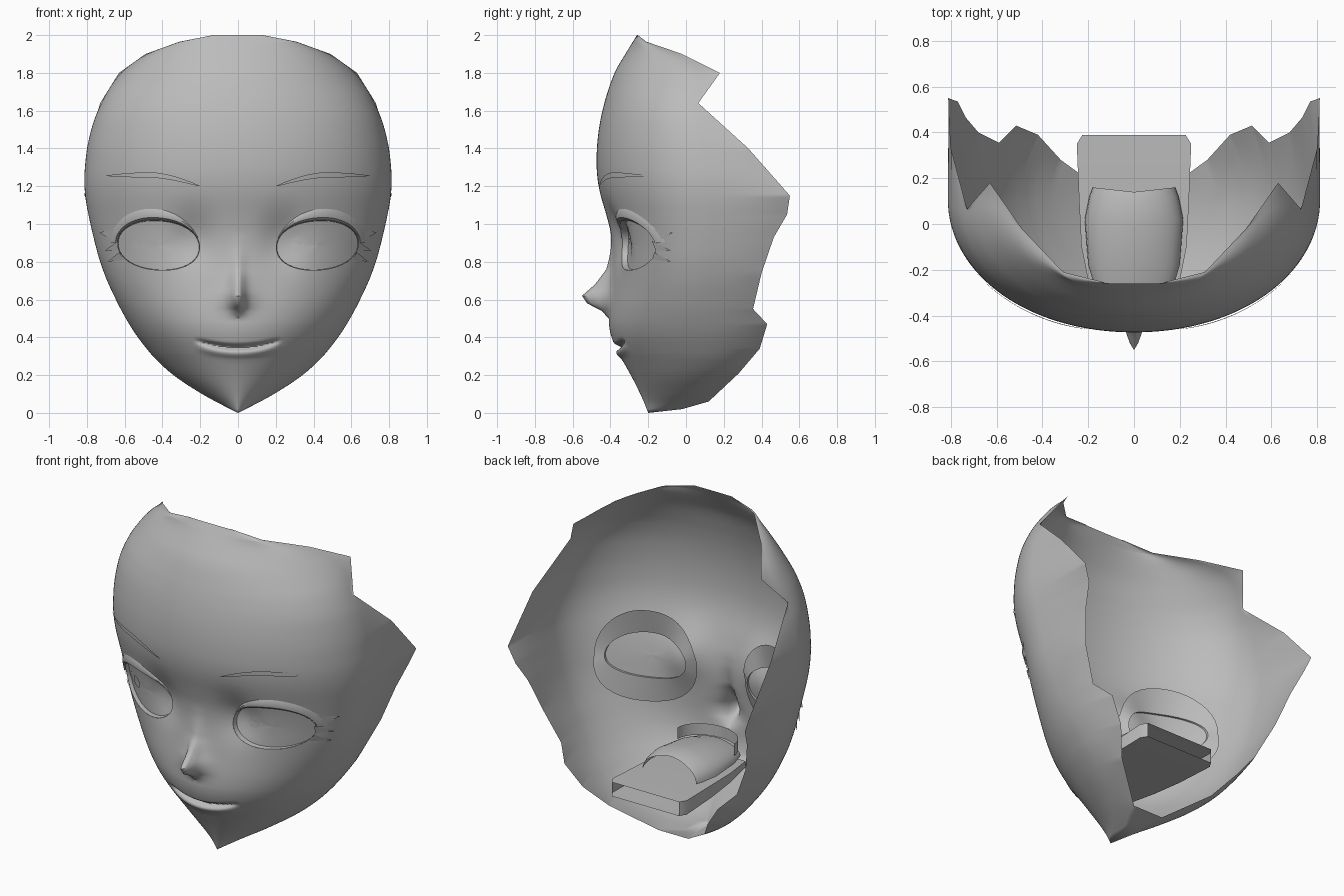
import bpy, bmesh, math

if "Cube" in bpy.data.objects:
    bpy.data.objects.remove(bpy.data.objects["Cube"])

mat = bpy.data.materials.new("plain_grey")
mat.diffuse_color = (0.5, 0.5, 0.5, 1)
mat.use_nodes = True
mat.node_tree.nodes["Principled BSDF"].inputs["Base Color"].default_value = mat.diffuse_color


def lerp(table, z):
    if z <= table[0][0]:
        return table[0][1]
    for (z0, a), (z1, b) in zip(table, table[1:]):
        if z <= z1:
            return a + (b - a) * (z - z0) / (z1 - z0)
    return table[-1][1]


def soft(table, z):
    h = min(0.09, z * .7, (2 - z) * .25)
    return sum(lerp(table, z + h * k / 4) for k in range(-4, 5)) / 9


# Profiles by height: front centre line, half width, depth of widest point
FRONT = [(0, -.2), (.1, -.24), (.2, -.29), (.3, -.35), (.4, -.405), (.5, -.415), (.6, -.4), (.75, -.385),
         (.9, -.385), (1.05, -.42), (1.2, -.47), (1.4, -.476), (1.6, -.447), (1.8, -.382), (2, -.26)]
WIDTH = [(0, 0), (.06, .12), (.13, .25), (.22, .38), (.36, .505), (.47, .58), (.61, .653), (.75, .717), (.9, .759),
         (1.07, .797), (1.18, .817), (1.3, .813), (1.47, .79), (1.64, .73), (1.8, .63), (1.9, .49),
         (1.965, .31), (2, .13)]
DEEP = [(0, -.2), (.06, 0), (.2, .12), (.35, .15), (.6, .12), (1.15, .12), (1.5, .08), (1.64, .05), (1.8, .1),
        (1.9, -.03), (1.965, -.215), (2, -.258)]
# Jagged rear edge: height to x and y
EDGE_X = [(0, 0), (.02, .035), (.06, .1), (.21, .32), (.34, .42), (.47, .515), (.55, .59), (.74, .68), (.93, .735),
          (1.05, .77), (1.15, .812), (1.4, .8), (1.64, .73), (1.8, .63), (1.9, .49), (1.965, .31), (2, .13)]
EDGE_Y = [(0, -.2), (.02, -.02), (.06, .12), (.21, .28), (.34, .39), (.47, .43), (.55, .355), (.74, .4), (.93, .465),
          (1.05, .535), (1.15, .55), (1.4, .33), (1.64, .065), (1.8, .18), (1.9, -.02), (1.965, -.21), (2, -.255)]
NOSE = [(.5, 0), (.54, .04), (.58, .12), (.62, .152), (.68, .09), (.76, .035), (.88, .008), (.95, 0)]
POWER = [(0, 1.5), (.15, 1.78), (.4, 1.93), (.8, 2.05), (2, 2.05)]


def face_y(x, z):
    """Depth of the front surface, with nose, eye sockets and lips."""
    w = max(soft(WIDTH, z), 1e-4)
    yc, ym, p = soft(FRONT, z), min(soft(DEEP, z), lerp(EDGE_Y, z)), lerp(POWER, z)
    r = min(abs(x) / w, 1)
    y = ym - (ym - yc) * max(0, 1 - r ** p) ** (1 / p)
    y -= lerp(NOSE, z) * (.65 * math.exp(-(x / .032) ** 2) + .35 * math.exp(-(x / .085) ** 2))
    y += .042 * math.exp(-((abs(x) - .24) / .11) ** 2 - ((z - .92) / .14) ** 2)
    fade = max(0, 1 - (x / .23) ** 4)
    d = z - (.345 + .75 * x * x)
    y += fade * (.03 * math.exp(-((d - .002) / .013) ** 2) - .012 * math.exp(-((d + .034) / .02) ** 2))
    return y


EX, EZ, EW, EH, TILT = .42, .887, .217, .131, .05


def eye_ratio(x, z):
    u, v = (x - EX) / EW, (z - EZ - TILT * (x - EX)) / EH
    return (abs(u) ** 2.15 + abs(v) ** 2.15) ** (1 / 2.15)


def eye_point(a, sx, off, sz=None):
    c, s = math.cos(a), math.sin(a)
    k = 1 / (abs(c) ** 2.15 + abs(s) ** 2.15) ** (1 / 2.15)
    x = EX + EW * c * k * sx
    z = EZ + EH * s * k * (sz or sx) + TILT * (x - EX)
    return (x, face_y(x, z) + off, z)


def finish(name, bm, mirror=False):
    bmesh.ops.remove_doubles(bm, verts=bm.verts, dist=1e-5)
    bmesh.ops.recalc_face_normals(bm, faces=bm.faces)
    me = bpy.data.meshes.new(name)
    bm.to_mesh(me)
    bm.free()
    me.materials.append(mat)
    ob = bpy.data.objects.new(name, me)
    bpy.context.collection.objects.link(ob)
    if mirror:
        m = ob.modifiers.new("mirror", 'MIRROR')
        m.merge_threshold = .0005
    return ob


def loft(name, rows, closed=False, mirror=False):
    bm = bmesh.new()
    vs = [[bm.verts.new(p) for p in r] for r in rows]
    n = len(rows[0])
    for a, b in zip(vs, vs[1:]):
        for j in range(n if closed else n - 1):
            k = (j + 1) % n
            bm.faces.new((a[j], a[k], b[k], b[j]))
    return finish(name, bm, mirror)


# Face shell: rows of constant height, front curve then straight side
N, M, U = 56, 8, 4
zs = {round(i * .02, 4) for i in range(101)} | {round(.28 + i * .006, 4) for i in range(28)}
zs = sorted(zs | {z for z, _ in EDGE_Y})
bm = bmesh.new()
grid = []
for z in zs:
    w, bx, by = soft(WIDTH, z), lerp(EDGE_X, z), lerp(EDGE_Y, z)
    xs = [w * math.sin(j / N * math.pi / 2) for j in range(N + 1)]
    row = [(x, face_y(x, z), z) for x in xs]
    ye = row[-1][1]
    row += [(w + (bx - w) * (k / M) ** 2, ye + (by - ye) * k / M, z) for k in range(1, M + 1)]
    if z <= .06:  # underside of the chin
        row += [(bx * (1 - k / U), by, z) for k in range(1, U + 1)]
    grid.append([bm.verts.new(p) for p in row])
for a, b in zip(grid, grid[1:]):
    for j in range(min(len(a), len(b)) - 1):
        bm.faces.new((a[j], a[j + 1], b[j + 1], b[j]))
# Eye opening: remove faces and snap the rim to the outline
hole = {f for f in bm.faces if eye_ratio(f.calc_center_median().x, f.calc_center_median().z) < 1
        and f.calc_center_median().y < .05}
rim = {v for f in hole for v in f.verts if any(g not in hole for g in v.link_faces)}
bmesh.ops.delete(bm, geom=list(hole), context='FACES')
for v in rim:
    r = eye_ratio(v.co.x, v.co.z)
    x, z = EX + (v.co.x - EX) / r, EZ + (v.co.z - EZ) / r
    v.co = (x, face_y(x, z), z)
finish("face_shell", bm, True)

# Eyelid rims, turned inward and flared behind the shell
ang = [i / 40 * math.tau for i in range(40)]
rims = [[eye_point(a, s, o, t) for a in ang] for s, t, o in ((1, 1, 0), (.98, .98, .045))]
rims.append([eye_point(a, 1.2, .02 + .1 * max(0, math.sin(a)), 2.1) for a in ang])
loft("eyelid_rim", rims, True, True)
# Eye plates
loft("eye_plate", [[eye_point(a, s, .03) for a in ang] for s in (1, .8, .6, .4, .2, .001)], True, True)


# Eye highlights: small discs just in front of the plates
def disc(cx, cz, r):
    pts = [(cx + r * math.cos(a), cz + r * math.sin(a)) for a in ang[::2]]
    return [(x, face_y(x, z) + .024, z) for x, z in pts]


for side, cx in (("left", -.515), ("right", .315)):
    loft(side + "_eye_highlight", [disc(cx, .895, .035), disc(cx, .895, .0005)], True)

# Upper lash ridge, growing wider toward the outer corner
lash = [math.radians(158 - i * 5.6) for i in range(29)]


def lash_row(f, off):
    grow = [math.sin(math.pi * min(.72, i / 32)) for i in range(29)]
    return [eye_point(a, 1 + f * (.02 + .26 * g * i / 28), off * (.3 + .7 * g), 1 + f * (.04 + .46 * g))
            for i, (a, g) in enumerate(zip(lash, grow))]


loft("upper_lash", [lash_row(0, .004), lash_row(.25, -.016), lash_row(.65, -.014), lash_row(1, .001)], mirror=True)
# Outer lash tips
bm = bmesh.new()
for p, q, t in (((.62, .98), (.645, .9), (.735, .955)), ((.635, .91), (.635, .86), (.705, .86)),
                ((.63, .85), (.605, .81), (.69, .8))):
    bm.faces.new([bm.verts.new((x, face_y(x, z) - o, z)) for (x, z), o in ((p, .012), (q, .006), (t, .025))])
finish("lash_tips", bm, True)

# Eyebrows: thin tapered plates
brow = []
for k in (0, .5, 1):
    row = []
    for i in range(25):
        t = i / 24
        x = .2 + .5 * t
        z = 1.2 + .058 * math.sin(min(1, t * 1.7) * math.pi / 2) - .006 * max(0, t - .5)
        z += (k - .4) * .028 * (math.sin(math.pi * t) ** .7 if 0 < t < 1 else 0)
        row.append((x, face_y(x, z) - .008 - .006 * (1 - t), z))
    brow.append(row)
loft("eyebrow", brow, mirror=True)

# Mouth duct: flat open box running back from the lips, floor rising to the front
duct = [(-.3, .19, .36, .395), (-.1, .23, .355, .41), (.1, .24, .34, .415), (.35, .25, .335, .42),
        (.39, .225, .335, .42)]
loft("mouth_duct", [[(-w, y, a), (w, y, a), (w, y, b), (-w, y, b)] for y, w, a, b in duct], True)
# Tongue: arched sheet above the duct
arc = [math.pi * i / 16 for i in range(17)]
loft("tongue", [[(w * math.cos(a), y + .02 * abs(math.cos(a)), .43 + h * math.sin(a)) for a in arc]
                for y, w, h in ((-.3, .17, .06), (-.2, .2, .09), (0, .215, .12), (.1, .195, .12), (.14, .18, .11))])
# Upper teeth band
loft("upper_teeth", [[(.19 * math.cos(a), -.19 - .15 * math.sin(a), z) for a in arc] for z in (.47, .54)])

# Smooth shading, sharp edges kept
for ob in bpy.data.objects:
    ob.select_set(True)
    bpy.context.view_layer.objects.active = ob
bpy.ops.object.shade_smooth_by_angle(angle=math.radians(40))
